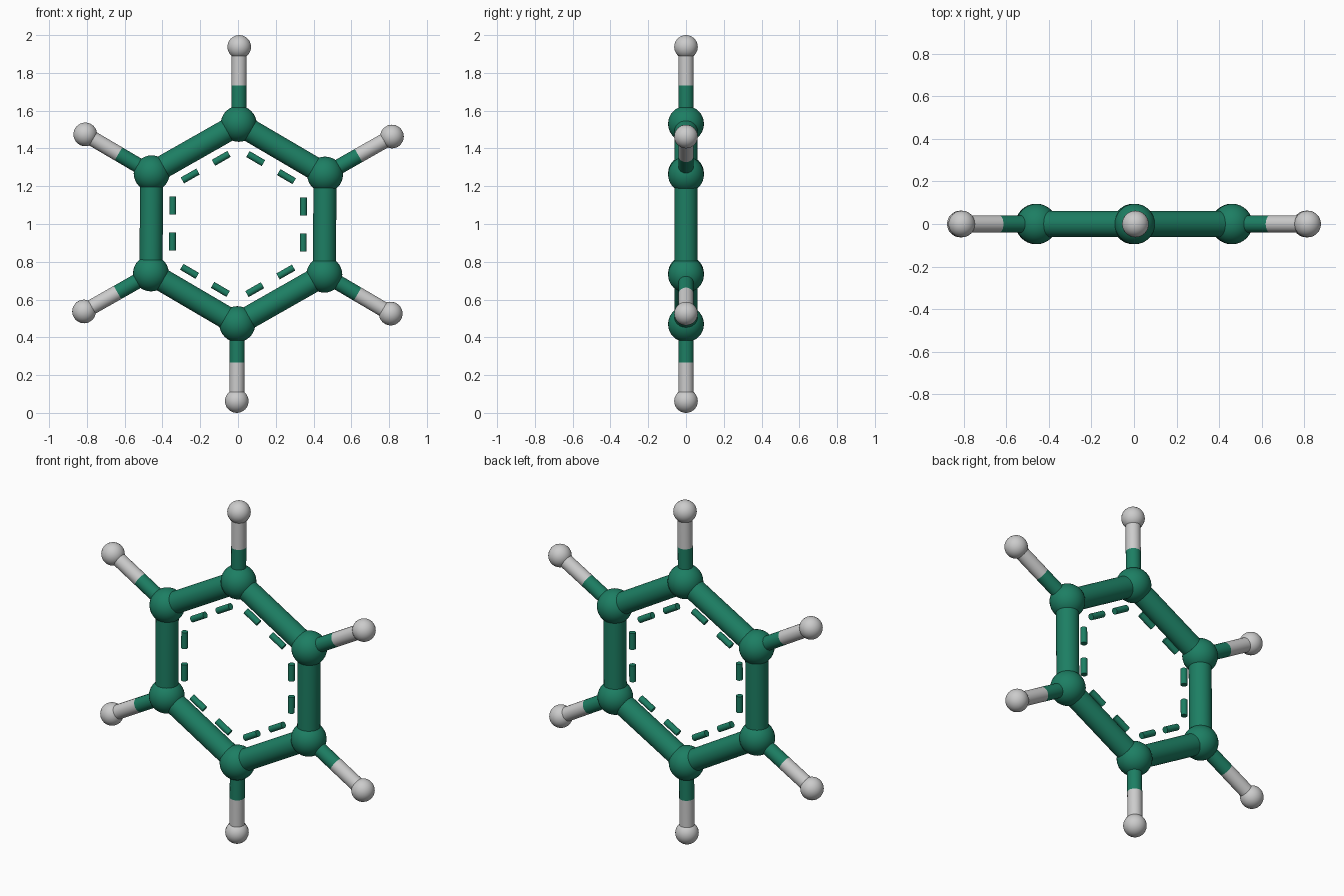
import bpy, bmesh
from math import sin, cos, radians
from mathutils import Vector

if "Cube" in bpy.data.objects:
    bpy.data.objects.remove(bpy.data.objects["Cube"])

green = bpy.data.materials.new("carbon_green")
green.diffuse_color = (0.012, 0.21, 0.125, 1)
green.use_nodes = True
green.node_tree.nodes["Principled BSDF"].inputs["Base Color"].default_value = green.diffuse_color

CENTER = Vector((0, 0, 1))
C_RING, H_RING = 0.53, 0.9375
TWIST = 0.4  # slight clockwise turn of the whole ring


def finish(name, bm, mat):
    for f in bm.faces:
        f.smooth = len(f.verts) <= 4
    me = bpy.data.meshes.new(name)
    bm.to_mesh(me)
    bm.free()
    ob = bpy.data.objects.new(name, me)
    bpy.context.collection.objects.link(ob)
    if mat:
        me.materials.append(mat)
    return ob


def ball(name, pos, r, mat=None):
    bm = bmesh.new()
    bmesh.ops.create_uvsphere(bm, u_segments=32, v_segments=16, radius=r)
    finish(name, bm, mat).location = pos


def rod(name, a, b, r, mat=None):
    bm = bmesh.new()
    bmesh.ops.create_cone(bm, cap_ends=True, segments=32, radius1=r, radius2=r,
                          depth=(b - a).length)
    for e in bm.edges:
        e.smooth = not any(len(f.verts) > 4 for f in e.link_faces)
    ob = finish(name, bm, mat)
    ob.location = (a + b) / 2
    ob.rotation_mode = 'QUATERNION'
    ob.rotation_quaternion = (b - a).to_track_quat('Z', 'Y')


def ring_point(i, r):
    a = radians(90 - TWIST - 60 * i)
    return CENTER + Vector((cos(a), 0, sin(a))) * r


for i in range(6):
    c, h, nxt = ring_point(i, C_RING), ring_point(i, H_RING), ring_point(i + 1, C_RING)
    mid = (c + h) / 2
    # atoms
    ball(f"carbon_atom_{i+1}", c, 0.095, green)
    ball(f"hydrogen_atom_{i+1}", h, 0.0625)
    # two-tone outer bond
    rod(f"outer_bond_inner_half_{i+1}", c, mid, 0.04, green)
    rod(f"outer_bond_outer_half_{i+1}", mid, h, 0.04)
    # ring bond
    rod(f"ring_bond_{i+1}", c, nxt, 0.061, green)
    # two inner dashes parallel to the ring bond
    edge_mid = (c + nxt) / 2
    along = (nxt - c).normalized()
    inset = edge_mid + (CENTER - edge_mid).normalized() * 0.113
    for s, side in ((-1, "a"), (1, "b")):
        rod(f"ring_dash_{i+1}{side}", inset + along * s * 0.047,
            inset + along * s * 0.142, 0.018, green)
